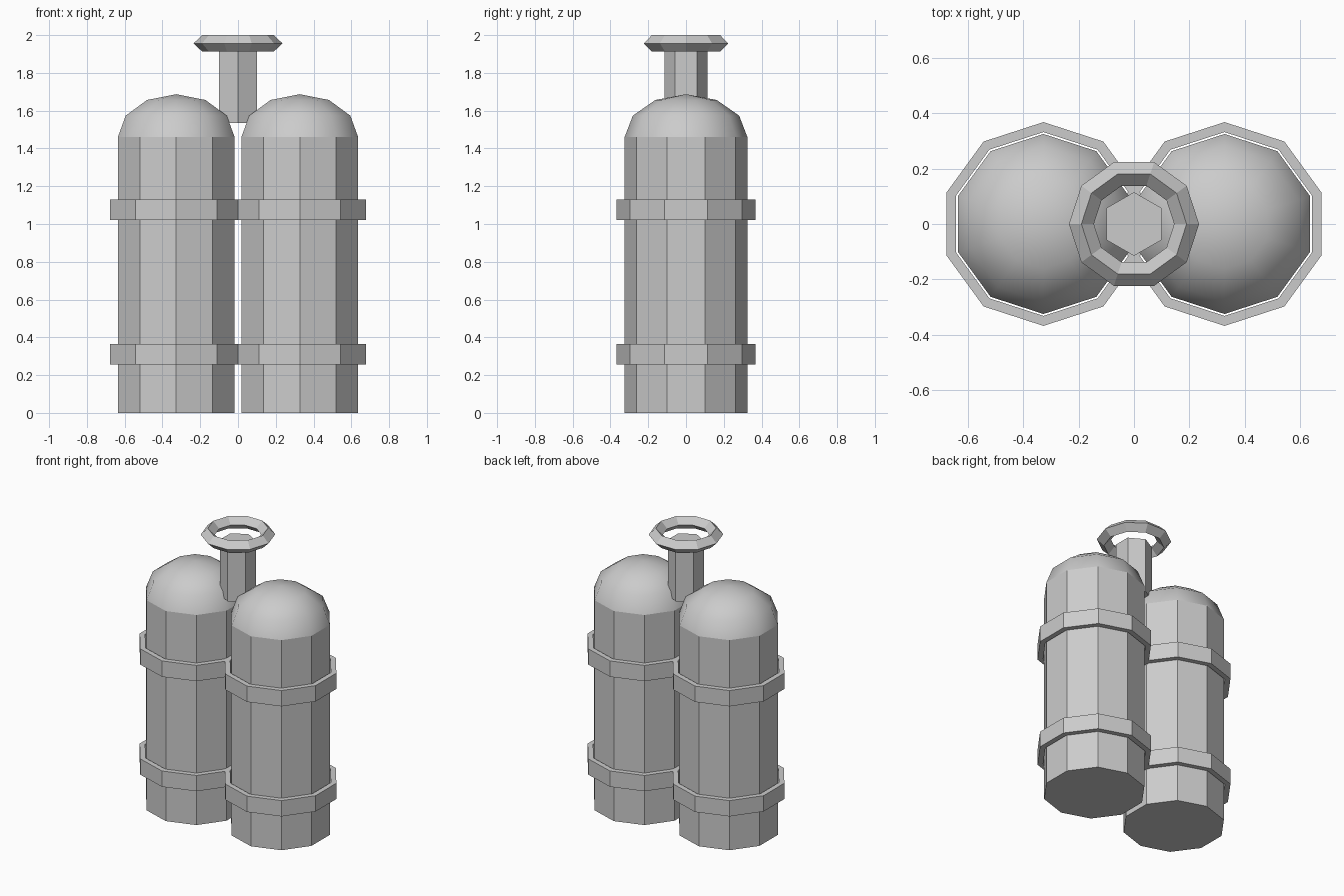
import bpy, bmesh, math

if "Cube" in bpy.data.objects:
    bpy.data.objects.remove(bpy.data.objects["Cube"])

grey = bpy.data.materials.new("plain grey")
grey.diffuse_color = (0.6, 0.6, 0.6, 1)
grey.use_nodes = True
grey.node_tree.nodes["Principled BSDF"].inputs["Base Color"].default_value = grey.diffuse_color


def lathe(name, profile, sides, turn, loc, closed=False, smooth_above=None):
    """Spin a (radius, height) profile into a faceted solid; radius 0 is a pole."""
    bm = bmesh.new()
    rings = []
    for r, z in profile:
        if r == 0:
            rings.append([bm.verts.new((0, 0, z))] * sides)
        else:
            rings.append([bm.verts.new((r * math.cos(turn + math.tau * i / sides),
                                        r * math.sin(turn + math.tau * i / sides), z))
                          for i in range(sides)])
    pairs = list(zip(rings, rings[1:]))
    if closed:
        pairs.append((rings[-1], rings[0]))
    for a, b in pairs:
        for i in range(sides):
            j = (i + 1) % sides
            bm.faces.new(list(dict.fromkeys((a[i], a[j], b[j], b[i]))))
    if not closed:
        for ring in (rings[0], rings[-1]):
            if len(set(ring)) > 2:
                bm.faces.new(ring)
    bmesh.ops.recalc_face_normals(bm, faces=bm.faces)
    # Smooth dome, flat walls, crisp rim between them
    if smooth_above is not None:
        for f in bm.faces:
            f.smooth = f.calc_center_median().z > smooth_above
        for e in bm.edges:
            if len({f.smooth for f in e.link_faces}) > 1:
                e.smooth = False
    mesh = bpy.data.meshes.new(name)
    bm.to_mesh(mesh)
    bm.free()
    mesh.materials.append(grey)
    ob = bpy.data.objects.new(name, mesh)
    ob.location = loc
    bpy.context.collection.objects.link(ob)
    return ob


R, WALL, DOME = 0.325, 1.46, 0.227
UP = math.pi / 2

# Cylinder body with rounded shoulder
tank_profile = [(R, 0), (R, WALL)]
for deg in (30, 60):
    a = math.radians(deg)
    tank_profile.append((R * math.cos(a), WALL + DOME * math.sin(a)))
tank_profile.append((0, WALL + DOME))

for side, x in (("left", -0.327), ("right", 0.327)):
    lathe(side + "_tank", tank_profile, 10, UP, (x, 0, 0), smooth_above=WALL)
    # Loose straps around each tank
    for level, z in (("lower", 0.255), ("upper", 1.02)):
        strap = [(0.332, 0), (0.368, 0), (0.368, 0.11), (0.332, 0.11)]
        lathe(f"{side}_{level}_strap", strap, 10, UP, (x, 0, z), closed=True)

# Hexagonal valve stem
lathe("valve_stem", [(0.115, 1.535), (0.115, 1.915)], 6, UP, (0, 0, 0))

# Valve wheel with a diamond section
wheel = [(0.145, 0), (0.19, -0.0435), (0.235, 0), (0.19, 0.0435)]
lathe("valve_wheel", wheel, 10, 0, (0, 0, 1.9565), closed=True)
